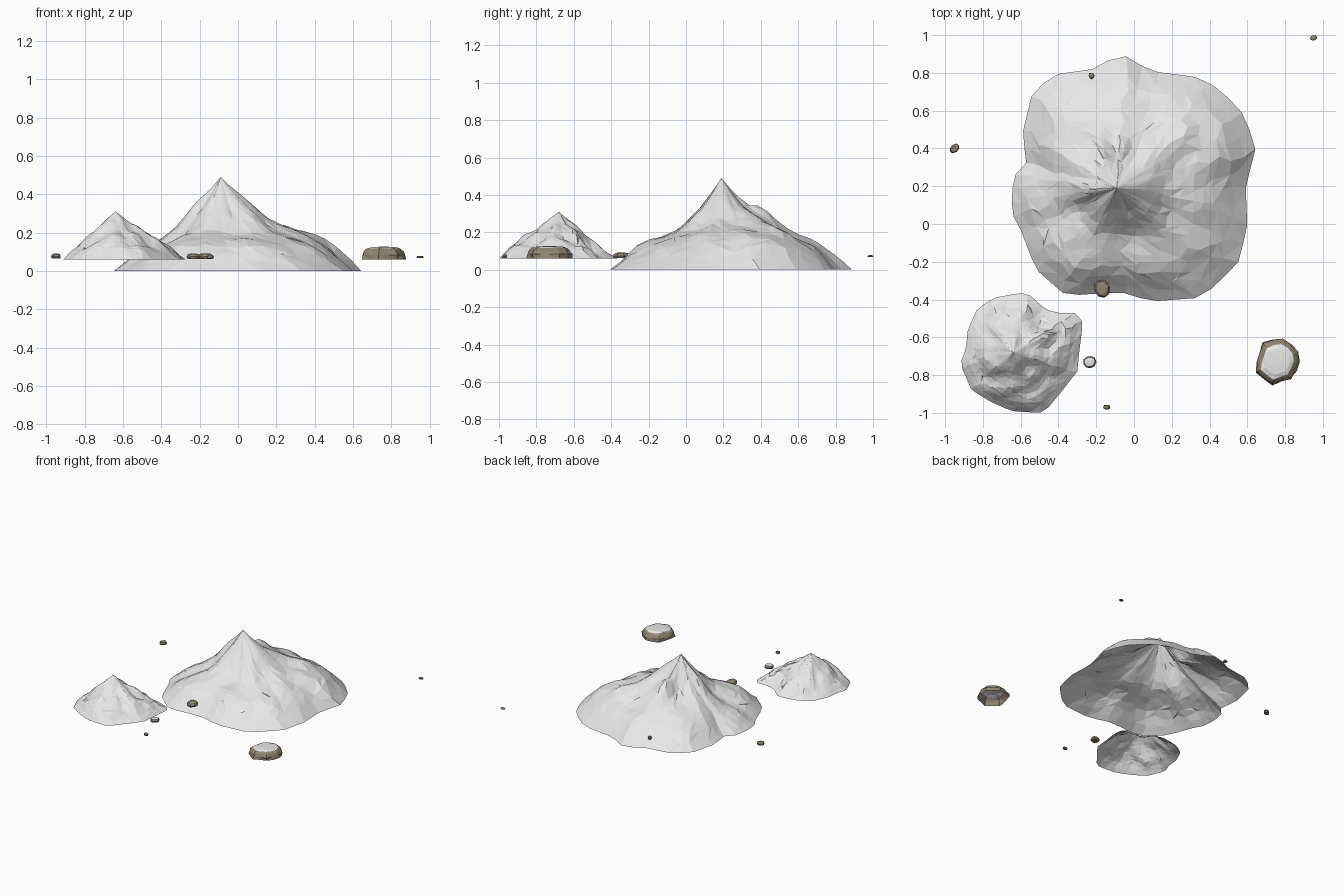
import bpy, bmesh, math, random
from mathutils import Vector, noise

if "Cube" in bpy.data.objects:
    bpy.data.objects.remove(bpy.data.objects["Cube"])


def material(name, rgb):
    m = bpy.data.materials.new(name)
    m.diffuse_color = (*rgb, 1)
    m.use_nodes = True
    m.node_tree.nodes["Principled BSDF"].inputs["Base Color"].default_value = m.diffuse_color
    return m


snow = material("snow white", (0.80, 0.80, 0.80))
stone = material("brown stone", (0.28, 0.235, 0.165))


def finish(name, bm, mats):
    me = bpy.data.meshes.new(name)
    bm.to_mesh(me)
    bm.free()
    for m in mats:
        me.materials.append(m)
    ob = bpy.data.objects.new(name, me)
    bpy.context.collection.objects.link(ob)
    return ob


def outline_radius(peak, outline, ang):
    # distance from the peak to the foot outline along one direction
    d = Vector((math.cos(ang), math.sin(ang)))
    best = 0
    for i, a in enumerate(outline):
        p = Vector(a) - Vector(peak)
        e = Vector(outline[(i + 1) % len(outline)]) - Vector(a)
        det = d.x * -e.y + e.x * d.y
        if abs(det) < 1e-9:
            continue
        r = (p.x * -e.y + e.x * p.y) / det
        s = (d.x * p.y - d.y * p.x) / det
        if r > 0 and -1e-6 <= s <= 1 + 1e-6:
            best = max(best, r)
    return best


def slope_height(table, top, ang, t):
    # blend between the slope profiles, which are evenly spaced around the peak
    n = len(table)
    f = (ang / (2 * math.pi) * n) % n
    i = int(f)
    w = f - i
    w = w * w * (3 - 2 * w)

    def along(row):
        pts = [top] + list(row) + [0]
        g = min(t, 0.99999) * (len(pts) - 1)
        k = int(g)
        return pts[k] + (pts[k + 1] - pts[k]) * (g - k)
    return along(table[i % n]) * (1 - w) + along(table[(i + 1) % n]) * w


def mountain(name, peak, base, top, outline, table, segs, rings, amp, freq, bumps, seed):
    rng = random.Random(seed)
    bm = bmesh.new()
    tip = bm.verts.new((*peak, base + top))
    loops = []
    for k in range(1, rings + 1):
        t0 = (k / rings) ** 1.1
        loop = []
        for j in range(segs):
            edge = k == rings
            ang = (j + (0 if edge else rng.uniform(-.35, .35))) / segs * 2 * math.pi
            t = 1 if edge else t0 + rng.uniform(-.3, .3) / rings * min(1, k / 3)
            r = outline_radius(peak, outline, ang) * t
            x, y = peak[0] + r * math.cos(ang), peak[1] + r * math.sin(ang)
            z = 0
            if not edge:
                z = slope_height(table, top, ang, t)
                fade = min(1, t * 4) * min(1, (1 - t) * 4)
                z += fade * amp * noise.noise(Vector((x * freq, y * freq, seed)))
                for bx, by, h, s in bumps:
                    z += h * math.exp(-((x - bx) ** 2 + (y - by) ** 2) / (s * s))
                z = max(z, 0.003)
            loop.append(bm.verts.new((x, y, base + z)))
        loops.append(loop)
    for j in range(segs):
        n = (j + 1) % segs
        bm.faces.new((tip, loops[0][j], loops[0][n]))
        for lo, hi in zip(loops, loops[1:]):
            a, b, c, d = lo[j], hi[j], hi[n], lo[n]
            if rng.random() < .5:
                bm.faces.new((a, b, c))
                bm.faces.new((a, c, d))
            else:
                bm.faces.new((a, b, d))
                bm.faces.new((b, c, d))
    return finish(name, bm, [snow])


def rock(name, x, y, z0, z1, rx, ry, sides, profile, cap_from, seed, closed=True, rot=0):
    # stacked rough rings; faces from ring cap_from upward are snow
    rng = random.Random(seed)
    bm = bmesh.new()
    rough = [rng.uniform(.88, 1.08) for _ in range(sides)]
    loops = []
    for k, (r, h) in enumerate(profile):
        loop = []
        for j in range(sides):
            a = 2 * math.pi * j / sides
            q = r * rough[j] * rng.uniform(.96, 1.04)
            px, py = q * rx * math.cos(a), q * ry * math.sin(a)
            zz = z0 + (z1 - z0) * (h + (rng.uniform(-.04, .04) if 0 < h < .95 else 0))
            loop.append(bm.verts.new((x + px * math.cos(rot) - py * math.sin(rot),
                                      y + px * math.sin(rot) + py * math.cos(rot), zz)))
        loops.append(loop)
    for k, (lo, hi) in enumerate(zip(loops, loops[1:])):
        for j in range(sides):
            n = (j + 1) % sides
            f = bm.faces.new((lo[j], lo[n], hi[n], hi[j]))
            f.material_index = int(k >= cap_from)
    f = bm.faces.new(loops[-1])
    f.material_index = int(cap_from < 90)
    if closed:
        bm.faces.new(loops[0][::-1])
    bmesh.ops.triangulate(bm, faces=[f for f in bm.faces if len(f.verts) == 4])
    return finish(name, bm, [stone, snow])


# Large mountain: foot outline and twelve slope profiles, counter-clockwise from +x
big_outline = [(.65, .37), (.59, .57), (.45, .72), (.32, .78), (.08, .81), (-.03, .89),
               (-.13, .87), (-.22, .82), (-.43, .79), (-.54, .69), (-.59, .48), (-.57, .32),
               (-.64, .25), (-.65, .06), (-.60, -.03), (-.52, -.24), (-.36, -.38),
               (-.07, -.36), (.09, -.41), (.36, -.39), (.55, -.21), (.60, -.02), (.59, .23)]
big_slopes = [(.37, .255, .20, .13), (.34, .25, .21, .15), (.33, .25, .20, .14),
              (.34, .27, .20, .12), (.29, .21, .17, .10), (.34, .24, .16, .09),
              (.37, .23, .16, .08), (.32, .19, .13, .07), (.34, .21, .17, .11),
              (.34, .22, .18, .10), (.30, .20, .15, .09), (.33, .22, .17, .10)]
big_bumps = [(-.07, .40, .035, .06), (-.17, .35, -.035, .06), (-.42, -.08, .02, .09),
             (-.38, .38, .02, .07), (.27, -.15, .012, .08)]
mountain("large_mountain", (-.09, .19), 0, .49, big_outline, big_slopes,
         46, 13, .035, 6, big_bumps, 3)

# Small mountain, set slightly higher
small_outline = [(-.29, -.68), (-.27, -.52), (-.31, -.47), (-.42, -.47), (-.47, -.45),
                 (-.56, -.37), (-.60, -.365), (-.74, -.39), (-.83, -.45), (-.88, -.56),
                 (-.89, -.66), (-.92, -.74), (-.86, -.88), (-.76, -.94), (-.65, -.99),
                 (-.50, -1.0), (-.46, -.98), (-.37, -.87), (-.30, -.78)]
small_slopes = [(.205, .155, .10, .06), (.19, .145, .09, .045), (.19, .13, .09, .04),
                (.21, .14, .085, .035), (.20, .15, .10, .05), (.21, .165, .10, .055),
                (.19, .15, .12, .07), (.20, .14, .09, .05)]
mountain("small_mountain", (-.64, -.68), .06, .25, small_outline, small_slopes,
         44, 14, .028, 13, [], 8)

# Snow-capped boulder, open underneath like the mountains
rock("capped_boulder", .76, -.73, .06, .126, .117, .12, 14,
     [(1, 0), (.98, .35), (.88, .66), (.75, .86), (.55, .97), (.2, 1)], 3, 5, closed=False)

# Scattered stones
flat = [(.85, 0), (1, .4), (.8, .85), (.5, 1)]
rock("capped_stone", -.235, -.73, .063, .09, .034, .035, 9,
     [(.85, 0), (1, .4), (.78, .86), (.4, 1)], 2, 2)
for i, (x, y, z0, z1, rx, ry, rot) in enumerate([
        (-.17, -.345, .063, .091, .043, .046, .3),
        (-.95, .40, .064, .09, .031, .021, .6),
        (-.225, .785, .064, .082, .016, .017, 0),
        (.95, .985, .068, .078, .019, .015, 0),
        (-.145, -.97, .064, .082, .019, .014, 0)]):
    rock(f"stone_{i + 1}", x, y, z0, z1, rx, ry, 8, flat, 99, 20 + i, rot=rot)
